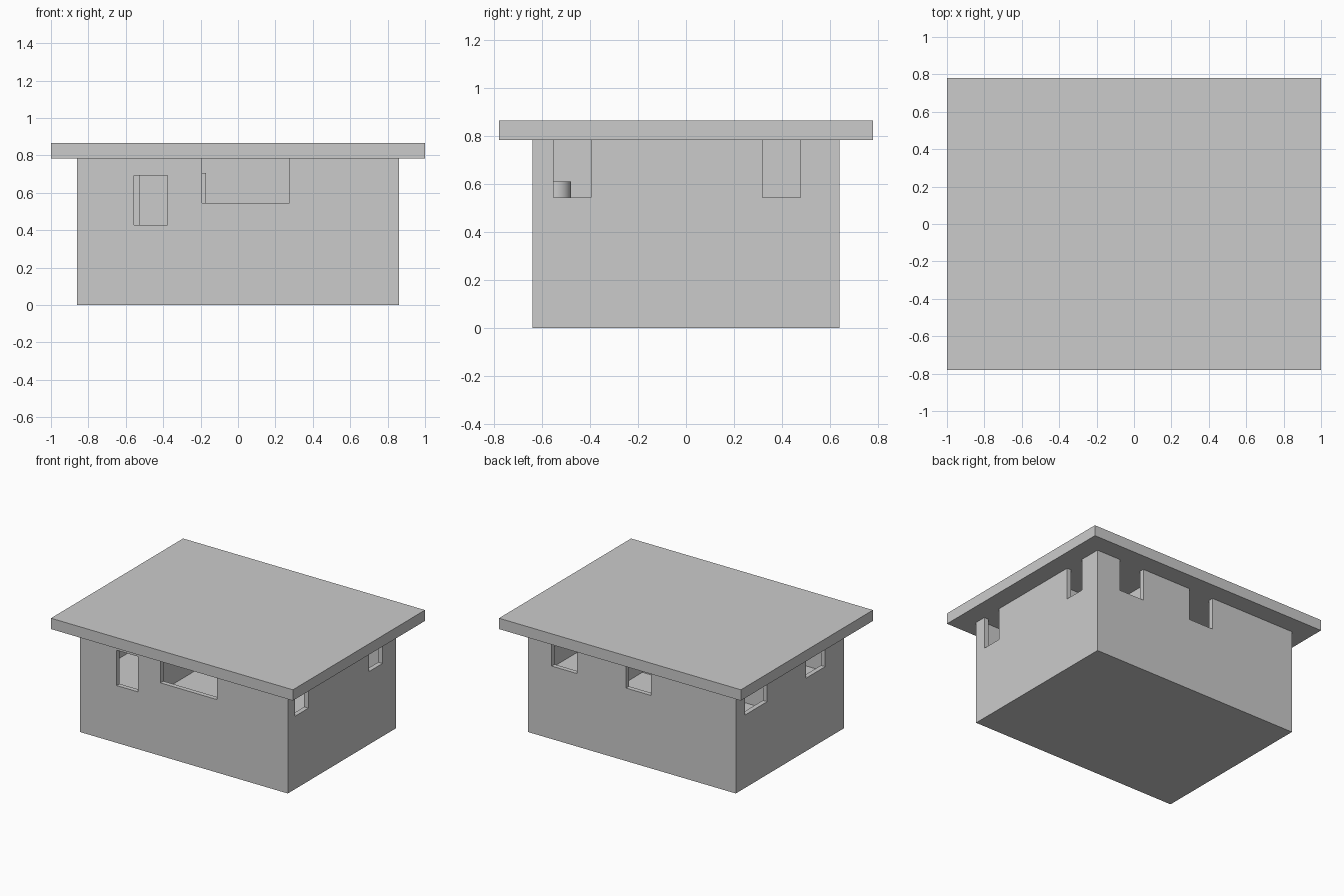
import bpy

if "Cube" in bpy.data.objects:
    bpy.data.objects.remove(bpy.data.objects["Cube"])

WALL = 0.035     # wall thickness
TOP = 0.785      # underside of the roof
FLOOR = 0.40     # raised interior floor
SILL = 0.545


def box(name, x0, x1, y0, y1, z0, z1):
    bpy.ops.mesh.primitive_cube_add(size=1, location=((x0 + x1) / 2, (y0 + y1) / 2, (z0 + z1) / 2))
    ob = bpy.context.object
    ob.name = name
    ob.scale = (x1 - x0, y1 - y0, z1 - z0)
    bpy.ops.object.transform_apply(location=False, rotation=False, scale=True)
    return ob


# Main body and flat overhanging roof
body = box("house_body", -0.86, 0.86, -0.64, 0.64, 0, TOP)
box("roof_slab", -1, 1, -0.78, 0.78, TOP, 0.866)


def cut(name, *dims):
    cutter = box(name, *dims)
    cutter.hide_render = True
    cutter.hide_viewport = True
    cutter.display_type = 'WIRE'
    mod = body.modifiers.new(name, 'BOOLEAN')
    mod.operation = 'DIFFERENCE'
    mod.solver = 'EXACT'
    mod.object = cutter


# Hollow interior above the floor
cut("room_cutter", -0.86 + WALL, 0.86 - WALL, -0.64 + WALL, 0.64 - WALL, FLOOR, TOP + 0.1)

# Windows: front, back (x spans), then right, left (y spans)
HIGH = TOP + 0.05
cut("front_tall_window", -0.555, -0.377, -0.7, -0.59, 0.428, 0.692)
cut("front_wide_window", -0.192, 0.275, -0.7, -0.59, SILL, HIGH)
for i, (a, b) in enumerate([(0.455, 0.662), (-0.158, 0.048)]):
    cut(f"back_window_{i}", a, b, 0.59, 0.7, SILL, HIGH)
for i, (a, b) in enumerate([(-0.553, -0.397), (0.32, 0.478)]):
    cut(f"right_window_{i}", 0.81, 0.92, a, b, SILL, HIGH)
for i, (a, b) in enumerate([(0.27, 0.53), (-0.415, -0.19)]):
    cut(f"left_window_{i}", -0.92, -0.81, a, b, SILL, HIGH)

# Interior partitions
box("cross_partition", -0.83, 0.83, 0.08, 0.115, FLOOR - 0.01, TOP)
box("front_partition", -0.325, -0.29, -0.61, 0.09, FLOOR - 0.01, TOP)
box("back_partition", 0.28, 0.315, 0.1, 0.61, FLOOR - 0.01, TOP)
box("corner_pier", -0.6, -0.527, 0.0, 0.09, FLOOR - 0.01, TOP)

# Interior fittings glimpsed through the windows
box("low_cabinet", -0.30, -0.17, 0.0, 0.09, FLOOR - 0.01, 0.705)
bpy.ops.mesh.primitive_cylinder_add(vertices=32, radius=0.06, depth=0.21, location=(0.5, -0.54, 0.505))
bpy.context.object.name = "round_stand"
bpy.ops.object.shade_smooth_by_angle()
